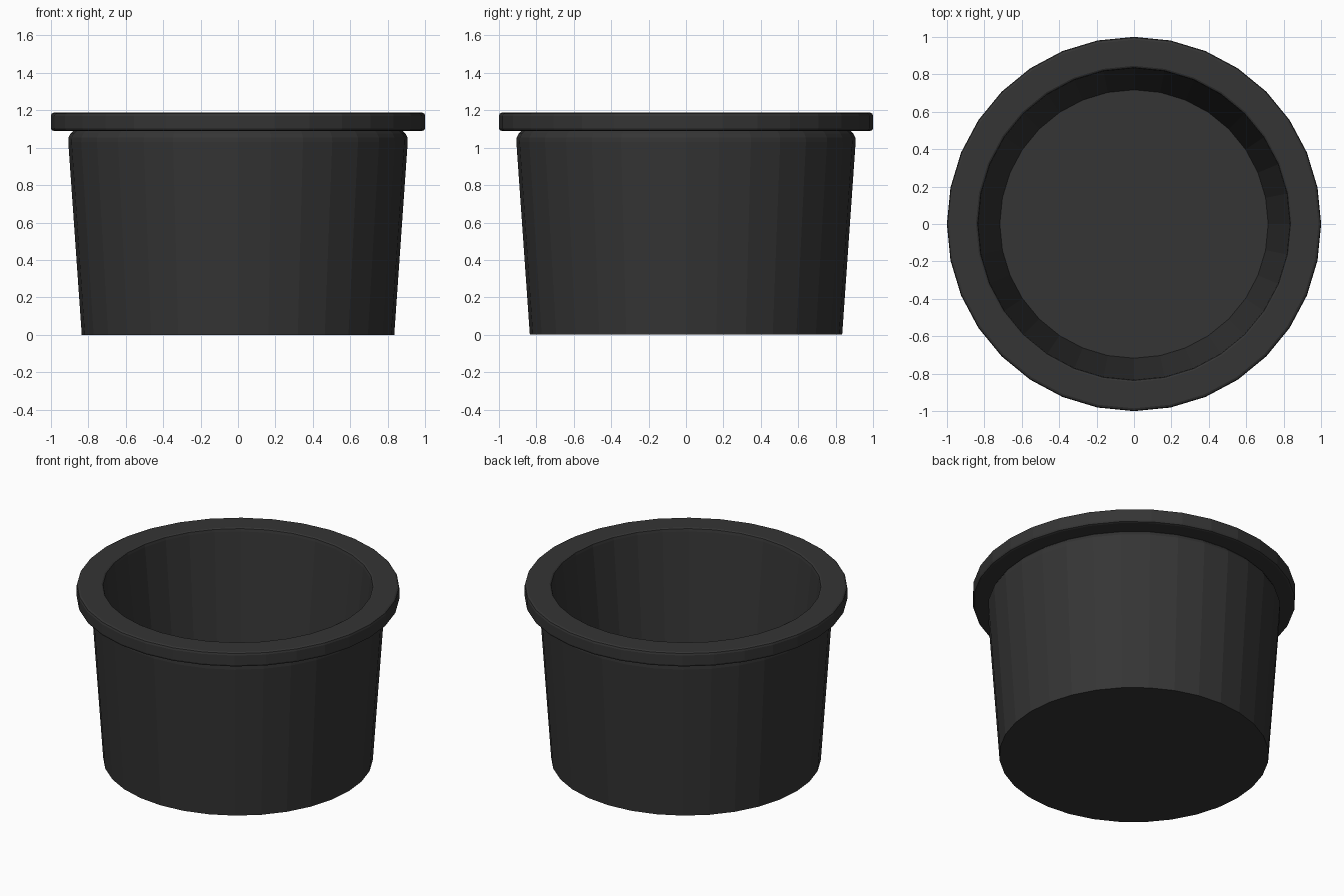
import bpy, bmesh, math

if "Cube" in bpy.data.objects:
    bpy.data.objects.remove(bpy.data.objects["Cube"])

SIDES = 32

# dark plastic
dark = bpy.data.materials.new("dark_plastic")
dark.diffuse_color = (0.035, 0.035, 0.035, 1)
dark.use_nodes = True
dark.node_tree.nodes["Principled BSDF"].inputs["Base Color"].default_value = dark.diffuse_color


def lathe(name, profile):
    """Spin an (r, z) profile about z, closing both ends with flat discs."""
    bm = bmesh.new()
    rings = []
    for r, z in profile:
        rings.append([bm.verts.new((r * math.cos(2 * math.pi * i / SIDES),
                                    r * math.sin(2 * math.pi * i / SIDES), z))
                      for i in range(SIDES)])
    for a, b in zip(rings, rings[1:]):
        for i in range(SIDES):
            j = (i + 1) % SIDES
            bm.faces.new((a[i], a[j], b[j], b[i]))
    bm.faces.new(rings[0][::-1])
    bm.faces.new(rings[-1])
    mesh = bpy.data.meshes.new(name)
    bm.to_mesh(mesh)
    bm.free()
    mesh.materials.append(dark)
    obj = bpy.data.objects.new(name, mesh)
    bpy.context.collection.objects.link(obj)
    return obj


# tub: tapered outer wall, rounded shoulder, flat rim, inner wall and floor
lathe("tub", [
    (0.835, 0.0),
    (0.907, 1.03), (0.905, 1.055), (0.895, 1.075), (0.88, 1.09),
    (0.985, 1.09), (0.996, 1.094), (1.0, 1.105),
    (1.0, 1.17), (0.996, 1.182), (0.985, 1.187),
    (0.845, 1.187), (0.836, 1.182), (0.832, 1.165),
    (0.717, 0.10),
])
